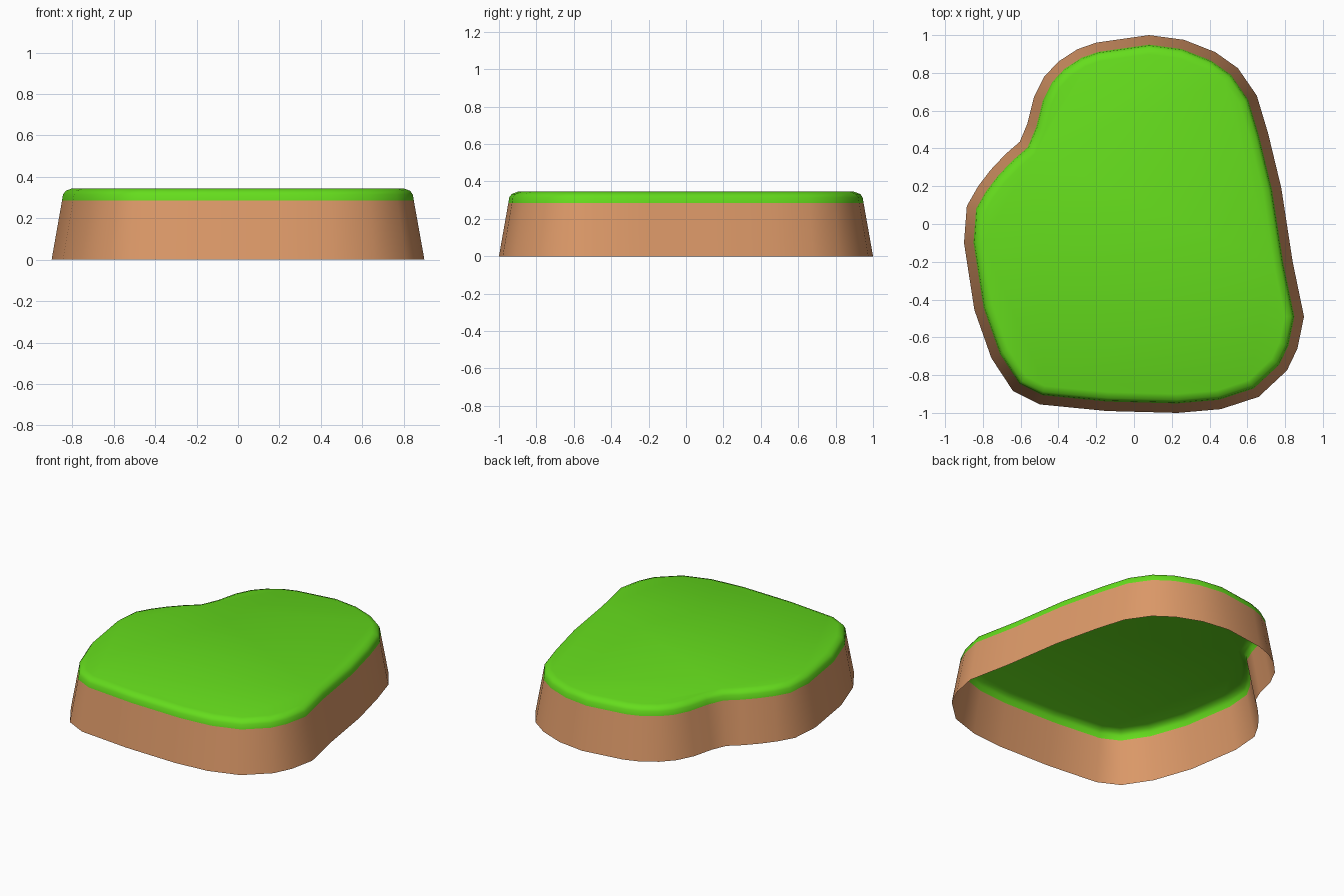
import bpy, bmesh
from mathutils import Vector

if "Cube" in bpy.data.objects:
    bpy.data.objects.remove(bpy.data.objects["Cube"])

# Ground outline, clockwise from the back
OUTLINE = [Vector(p) for p in [
    (.08, 1), (.265, .975), (.43, .91), (.55, .825), (.65, .68), (.71, .48),
    (.78, .19), (.84, -.2), (.9, -.49), (.865, -.66), (.81, -.775), (.66, -.915),
    (.46, -.98), (.23, -1), (-.145, -.99), (-.5, -.955), (-.64, -.885),
    (-.755, -.71), (-.845, -.455), (-.9, -.1), (-.885, .095), (-.825, .2),
    (-.76, .285), (-.68, .37), (-.605, .435), (-.565, .53), (-.53, .67),
    (-.475, .78), (-.4, .86), (-.3, .925), (-.2, .96)]]


def inset(d):
    """Outline moved inwards by d with mitred corners."""
    out = []
    for i, p in enumerate(OUTLINE):
        a = (p - OUTLINE[i - 1]).normalized()
        b = (OUTLINE[(i + 1) % len(OUTLINE)] - p).normalized()
        na, nb = Vector((a.y, -a.x)), Vector((b.y, -b.x))
        out.append(p + (na + nb) * (d / (1 + na.dot(nb))))
    return out


def material(name, color):
    m = bpy.data.materials.new(name)
    m.diffuse_color = (*color, 1)
    m.use_nodes = True
    m.node_tree.nodes["Principled BSDF"].inputs["Base Color"].default_value = m.diffuse_color
    return m


def shell(name, profile, mat, cap):
    """Stack outline rings from (inset, height) pairs; optionally close the top."""
    bm = bmesh.new()
    rings = [[bm.verts.new((p.x, p.y, z)) for p in inset(d)] for d, z in profile]
    n = len(OUTLINE)
    for lo, hi in zip(rings, rings[1:]):
        for i in range(n):
            j = (i + 1) % n
            bm.faces.new((lo[j], lo[i], hi[i], hi[j]))
    if cap:
        bm.faces.new(rings[-1][::-1])
    for f in bm.faces:
        f.smooth = True
    me = bpy.data.meshes.new(name)
    bm.to_mesh(me)
    bm.free()
    me.materials.append(mat)
    ob = bpy.data.objects.new(name, me)
    bpy.context.collection.objects.link(ob)
    return ob


# Sloping earth wall, open underneath
shell("dirt_wall", [(0, 0), (.05, .285)],
      material("dirt", (.72, .32, .14)), False)

# Grass top with rounded rim
shell("grass_top", [(.05, .285), (.055, .315), (.068, .333), (.1, .345)],
      material("grass", (.13, .72, .012)), True)
